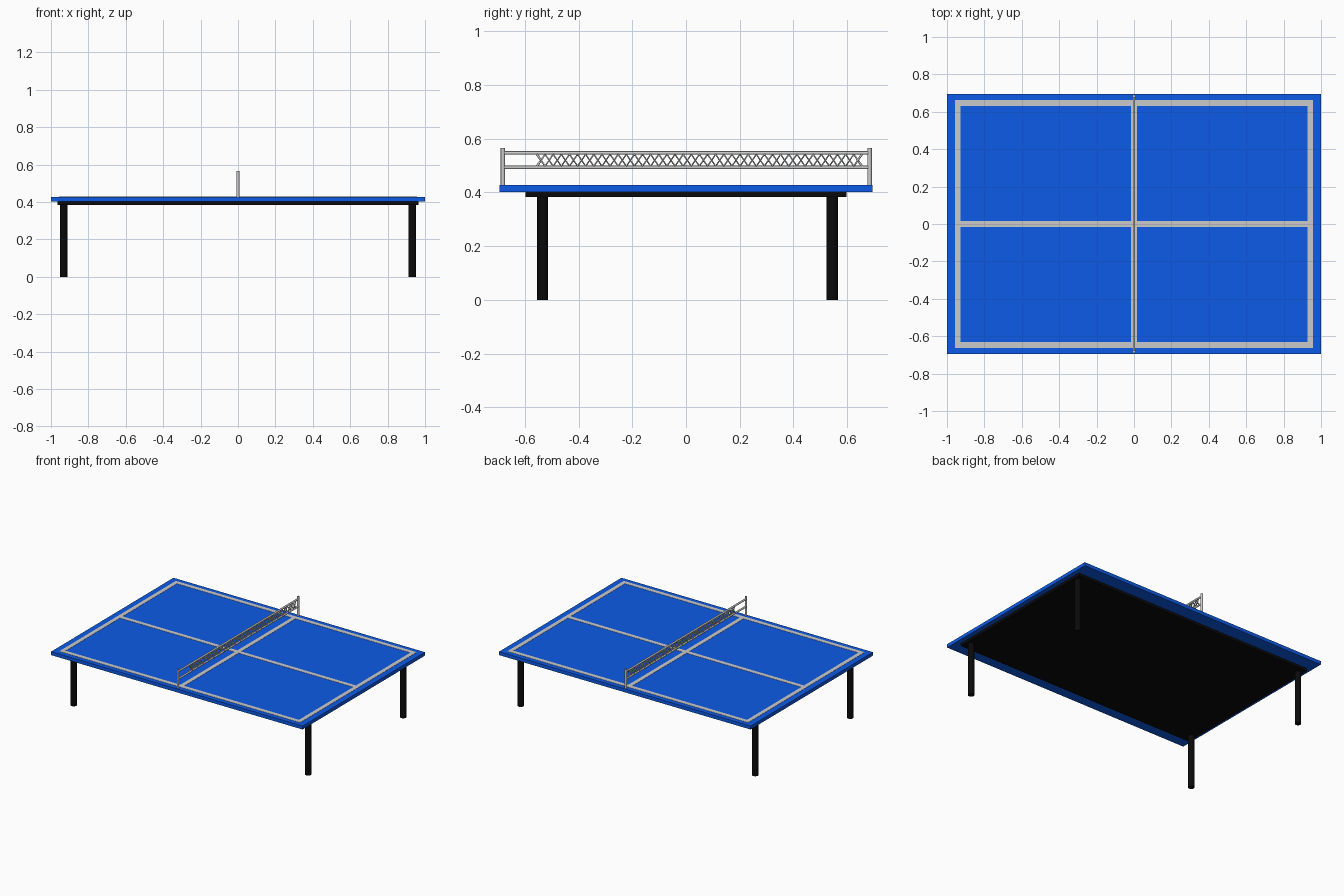
import bpy
from mathutils import Vector

if "Cube" in bpy.data.objects:
    bpy.data.objects.remove(bpy.data.objects["Cube"])


def material(name, rgb):
    m = bpy.data.materials.new(name)
    m.diffuse_color = (*rgb, 1)
    m.use_nodes = True
    m.node_tree.nodes["Principled BSDF"].inputs["Base Color"].default_value = m.diffuse_color
    return m


BLUE = material("blue_paint", (0.004, 0.105, 0.8))
BLACK = material("black_metal", (0.003, 0.003, 0.003))


def box(name, lo, hi, mat=None):
    lo, hi = Vector(lo), Vector(hi)
    bpy.ops.mesh.primitive_cube_add(size=1, location=(lo + hi) / 2)
    ob = bpy.context.object
    ob.name = name
    ob.scale = hi - lo
    bpy.ops.object.transform_apply(location=False, rotation=False, scale=True)
    if mat:
        ob.data.materials.append(mat)
    return ob


def rod(name, a, b, radius, mat=None, sides=16):
    a, b = Vector(a), Vector(b)
    bpy.ops.mesh.primitive_cylinder_add(vertices=sides, radius=radius,
                                        depth=(b - a).length, location=(a + b) / 2)
    ob = bpy.context.object
    ob.name = name
    ob.rotation_euler = (b - a).to_track_quat('Z', 'Y').to_euler()
    bpy.ops.object.shade_smooth_by_angle()
    if mat:
        ob.data.materials.append(mat)
    return ob


def wire(name, points, radius):
    cu = bpy.data.curves.new(name, 'CURVE')
    cu.dimensions = '3D'
    cu.bevel_depth = radius
    cu.bevel_resolution = 2
    cu.use_fill_caps = True
    sp = cu.splines.new('POLY')
    sp.points.add(len(points) - 1)
    for p, co in zip(sp.points, points):
        p.co = (*co, 1)
    sp.use_smooth = True
    ob = bpy.data.objects.new(name, cu)
    bpy.context.collection.objects.link(ob)
    return ob


# Table top and the black panel under it
TOP = 0.427
box("table_top", (-1, -0.695, 0.402), (1, 0.695, TOP), BLUE)
box("under_panel", (-0.966, -0.597, 0.383), (0.966, 0.597, 0.402), BLACK)

# Round legs
for sx, xn in ((-1, "left"), (1, "right")):
    for y, yn in ((-0.534, "front"), (0.545, "back")):
        rod(f"{yn}_{xn}_leg", (sx * 0.932, y, 0), (sx * 0.932, y, 0.39), 0.021, BLACK, 32)

# Court markings
H = TOP + 0.0015
for s, n in ((-1, "a"), (1, "b")):
    x0, x1 = sorted((s * 0.928, s * 0.958))
    y0, y1 = sorted((s * 0.632, s * 0.662))
    box(f"end_line_{n}", (x0, -0.662, TOP - 0.005), (x1, 0.662, H))
    box(f"side_line_{n}", (-0.928, y0, TOP - 0.005), (0.928, y1, H))
box("long_centre_line", (-0.928, -0.015, TOP - 0.005), (0.928, 0.015, H))
box("cross_centre_line", (-0.015, -0.632, TOP - 0.005), (0.015, 0.632, H))

# Net posts and rails
for y, n in ((-0.682, "front"), (0.684, "back")):
    rod(f"{n}_net_post", (0, y, TOP - 0.005), (0, y, 0.566), 0.008)
for z, n in ((0.547, "upper"), (0.493, "lower")):
    rod(f"{n}_net_rail", (0, -0.682, z), (0, 0.684, z), 0.0065)

# Net: two mirrored zigzag wires crossing between the rails
COUNT, Y0, Y1 = 40, -0.555, 0.655
STEP = (Y1 - Y0) / COUNT
for s, n in ((-1, "a"), (1, "b")):
    pts = [(s * 0.002, Y0 + i * STEP, 0.52 + s * (-1) ** i * 0.022) for i in range(COUNT + 1)]
    wire(f"net_wire_{n}", pts, 0.0045)
